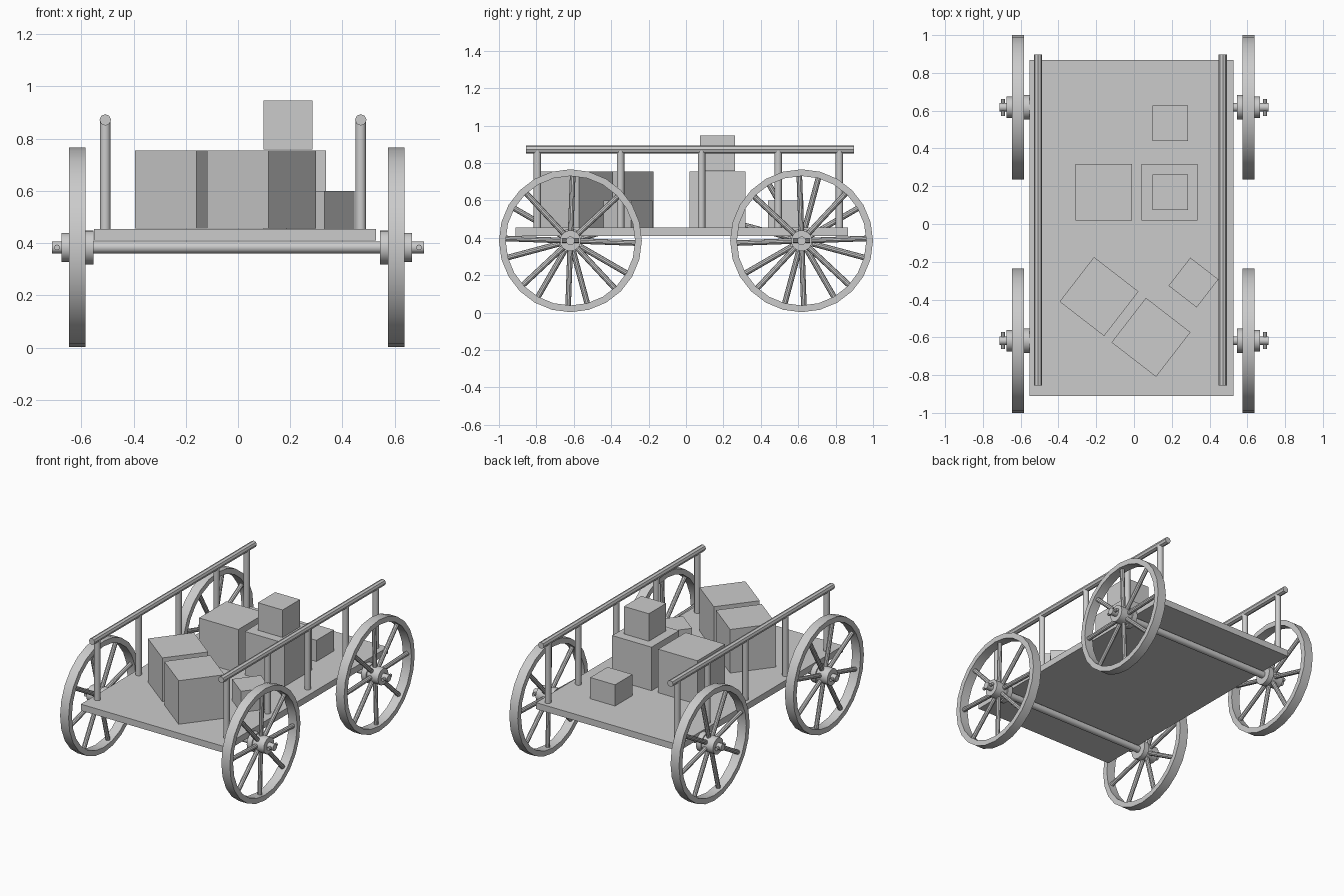
import bpy, bmesh, math
from mathutils import Vector, Matrix

if "Cube" in bpy.data.objects:
    bpy.data.objects.remove(bpy.data.objects["Cube"])

AXLE_Y, AXLE_Z, WHEEL_R = 0.618, 0.384, 0.382


def finish(name, bm, smooth=False):
    bmesh.ops.recalc_face_normals(bm, faces=bm.faces)
    mesh = bpy.data.meshes.new(name)
    bm.to_mesh(mesh)
    bm.free()
    ob = bpy.data.objects.new(name, mesh)
    bpy.context.collection.objects.link(ob)
    if smooth:
        bpy.ops.object.select_all(action='DESELECT')
        ob.select_set(True)
        bpy.context.view_layer.objects.active = ob
        bpy.ops.object.shade_smooth_by_angle(angle=math.radians(35))
    return ob


def add_rod(bm, a, b, r, sides=12):
    """Capped cylinder from a to b."""
    a, b = Vector(a), Vector(b)
    rot = (b - a).to_track_quat('Z', 'Y').to_matrix().to_4x4()
    bmesh.ops.create_cone(bm, cap_ends=True, segments=sides, radius1=r, radius2=r,
                          depth=(b - a).length,
                          matrix=Matrix.Translation((a + b) / 2) @ rot)


def rod(name, a, b, r, sides=12):
    bm = bmesh.new()
    add_rod(bm, a, b, r, sides)
    return finish(name, bm, True)


def box(name, centre, size, angle=0):
    bm = bmesh.new()
    bmesh.ops.create_cube(bm, size=1, matrix=Matrix.Translation(centre)
                          @ Matrix.Rotation(math.radians(angle), 4, 'Z')
                          @ Matrix.Diagonal((*size, 1)))
    return finish(name, bm)


def lathe_x(name, profile, centre, sides, closed):
    """Turn an (x, radius) profile around the x direction."""
    bm = bmesh.new()
    cx, cy, cz = centre
    rings = []
    for i in range(sides):
        t = 2 * math.pi * i / sides
        rings.append([bm.verts.new((cx + x, cy + r * math.cos(t), cz + r * math.sin(t)))
                      for x, r in profile])
    n = len(profile)
    for i in range(sides):
        p, q = rings[i], rings[(i + 1) % sides]
        for j in range(n if closed else n - 1):
            k = (j + 1) % n
            bm.faces.new((p[j], p[k], q[k], q[j]))
    if not closed:
        bm.faces.new([r[0] for r in rings])
        bm.faces.new([r[-1] for r in rings])
    return finish(name, bm, True)


# Flat bed
box("cart_bed", (-0.012, -0.022, 0.432), (1.08, 1.778, 0.044))

# Wheels with axle, hub, spokes and linchpin
for end, y in (("front", -AXLE_Y), ("rear", AXLE_Y)):
    rod(end + "_axle", (-0.712, y, AXLE_Z), (0.712, y, AXLE_Z), 0.023)
    for side, s, x, phase in (("left", -1, -0.615, 15), ("right", 1, 0.606, -2)):
        tag = f"{end}_{side}_"
        lathe_x(tag + "wheel_rim",
                [(-0.032, WHEEL_R), (0.032, WHEEL_R),
                 (0.032, WHEEL_R - 0.036), (-0.032, WHEEL_R - 0.036)],
                (x, y, AXLE_Z), 24, True)
        hub = [(-0.062, 0.065), (-0.025, 0.065), (-0.025, 0.056), (0.061, 0.056)]
        lathe_x(tag + "wheel_hub", [(s * h, r) for h, r in hub],
                (x, y, AXLE_Z), 16, False)
        bm = bmesh.new()
        turn = phase if end == "front" else -phase
        for i in range(8):
            t = math.radians(45 * i + turn)
            d = Vector((0, math.cos(t), math.sin(t)))
            c = Vector((x, y, AXLE_Z))
            add_rod(bm, c + d * 0.04, c + d * (WHEEL_R - 0.02), 0.015, 10)
        finish(tag + "spokes", bm, True)
        rod(tag + "linchpin", (s * 0.693, y - 0.045, AXLE_Z),
            (s * 0.693, y + 0.045, AXLE_Z), 0.011, 8)

# Side rails on posts
for side, x in (("left", -0.508), ("right", 0.47)):
    rod(side + "_rail", (x, -0.855, 0.872), (x, 0.897, 0.872), 0.022, 8)
    for i, y in enumerate((-0.795, -0.35, 0.083, 0.493, 0.82)):
        rod(f"{side}_post_{i + 1}", (x, y, 0.44), (x, y, 0.87), 0.02)

# Cargo: x, y, base height, edge length, turn
crates = [(-0.16, 0.168, 0.456, 0.298, 0),
          (0.188, 0.168, 0.456, 0.298, 0),
          (-0.185, -0.384, 0.456, 0.298, -37.7),
          (0.09, -0.60, 0.456, 0.298, -37.7),
          (0.192, 0.168, 0.758, 0.188, 0),
          (0.192, 0.533, 0.411, 0.188, 0),
          (0.315, -0.31, 0.411, 0.188, -37.7)]
for i, (x, y, z, e, a) in enumerate(crates):
    box(f"crate_{i + 1}", (x, y, z + e / 2), (e, e, e), a)
